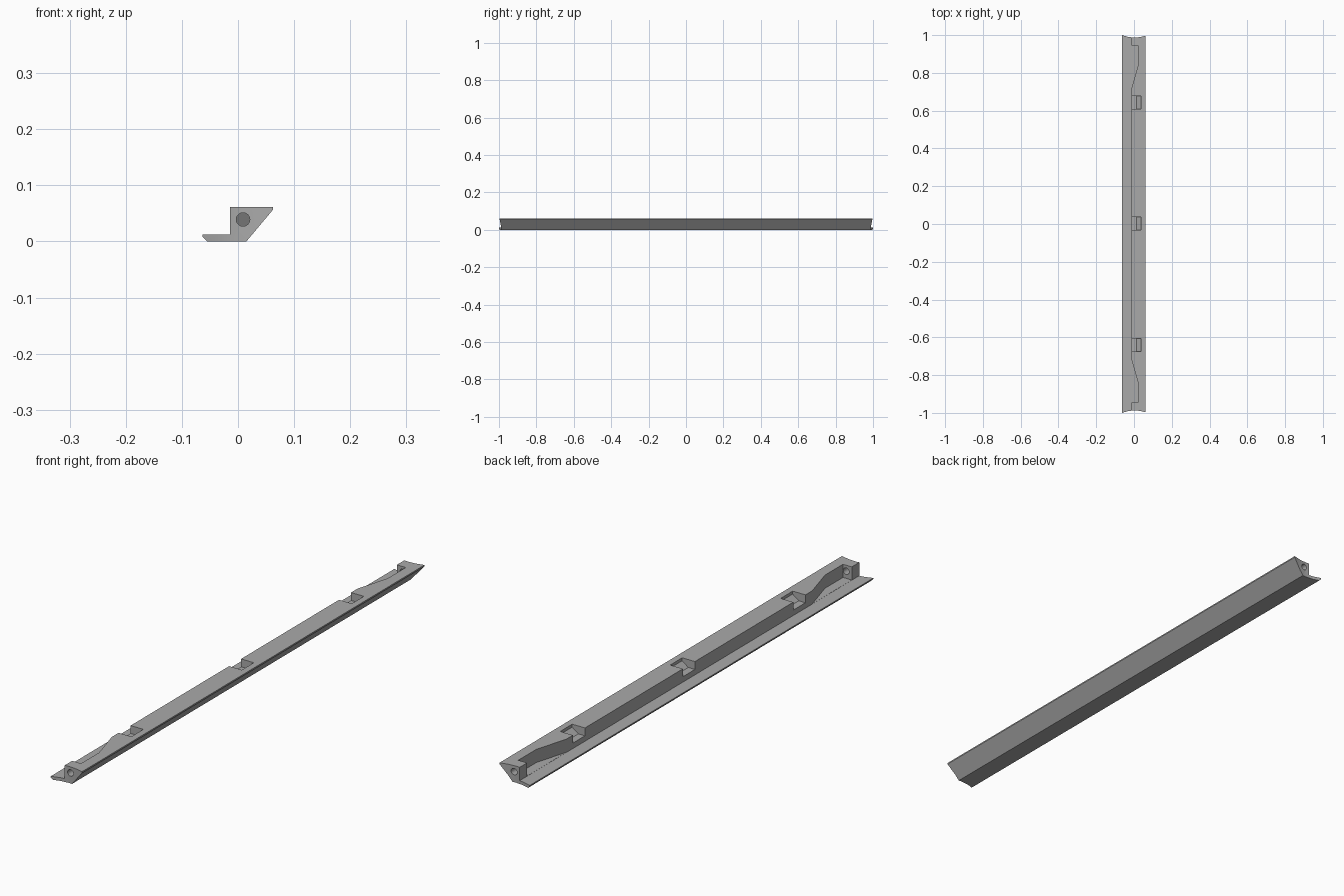
import bpy, bmesh
from mathutils import Vector

cube = bpy.data.objects.get("Cube")
if cube:
    bpy.data.objects.remove(cube, do_unlink=True)

grey = bpy.data.materials.new("plain grey")
grey.use_nodes = True
colour = (0.4, 0.4, 0.4, 1)
grey.diffuse_color = colour
grey.node_tree.nodes["Principled BSDF"].inputs["Base Color"].default_value = colour


def prism(name, points, low, high, axis):
    """Extrude a closed outline along z (outline in xy) or y (outline in xz)."""
    def place(p, d):
        return Vector((p[0], p[1], d)) if axis == "z" else Vector((p[0], d, p[1]))
    bm = bmesh.new()
    base = bm.faces.new([bm.verts.new(place(p, low)) for p in points])
    grown = bmesh.ops.extrude_face_region(bm, geom=[base])["geom"]
    shift = place((0, 0), high - low)
    bmesh.ops.translate(bm, vec=shift, verts=[v for v in grown if isinstance(v, bmesh.types.BMVert)])
    bmesh.ops.recalc_face_normals(bm, faces=bm.faces)
    mesh = bpy.data.meshes.new(name)
    bm.to_mesh(mesh)
    bm.free()
    mesh.materials.append(grey)
    obj = bpy.data.objects.new(name, mesh)
    bpy.context.scene.collection.objects.link(obj)
    return obj


# Rail: thin flange on one side, upright block with a sloped back on the other
outline = [(-0.063, 0.012), (-0.063, 0.008), (-0.055, 0), (0.015, 0),
           (0.062, 0.056), (0.062, 0.061), (-0.014, 0.061), (-0.014, 0.012)]
rail = prism("rail", outline, -1, 1, "y")
cutters = []

for side in (-1, 1):
    # Hollow end faces
    hollow = [(-0.063, 1), (-0.03, 0.99), (0, 0.987), (0.03, 0.989), (0.063, 0.997),
              (0.1, 1.1), (-0.1, 1.1)]
    cutters.append(prism("end_cutter", [(x, y * side) for x, y in hollow], -0.1, 0.2, "z"))
    # Tapered recess behind each end block
    recess = [(-0.03, 0.66), (-0.014, 0.715), (0.022, 0.84), (0.022, 0.945), (-0.03, 0.945)]
    cutters.append(prism("recess_cutter", [(x, y * side) for x, y in recess], 0.0125, 0.1, "z"))
    # Round screw hole through each end block
    bpy.ops.mesh.primitive_cylinder_add(vertices=32, radius=0.012, depth=0.14,
                                        location=(0.009, side * 0.96, 0.039),
                                        rotation=(1.5708, 0, 0))
    hole = bpy.context.object
    hole.name = "hole_cutter"
    hole.data.materials.append(grey)
    cutters.append(hole)

# Pockets with a ramped back, open to the flange side
pocket = [(-0.03, 0.032), (0.013, 0.032), (0.038, 0.05), (0.038, 0.1), (-0.03, 0.1)]
for y in (-0.64, 0.003, 0.643):
    cutters.append(prism("pocket_cutter", pocket, y - 0.035, y + 0.035, "y"))

for cutter in cutters:
    cutter.hide_render = True
    cut = rail.modifiers.new(cutter.name, "BOOLEAN")
    cut.operation = "DIFFERENCE"
    cut.solver = "EXACT"
    cut.object = cutter

# Bake the cuts and drop the cutters
bpy.context.view_layer.update()
evaluated = rail.evaluated_get(bpy.context.evaluated_depsgraph_get())
finished = bpy.data.meshes.new_from_object(evaluated)
rail.modifiers.clear()
rail.data = finished
for cutter in cutters:
    bpy.data.objects.remove(cutter, do_unlink=True)

bpy.ops.object.select_all(action="DESELECT")
rail.select_set(True)
bpy.context.view_layer.objects.active = rail
bpy.ops.object.shade_smooth_by_angle()
